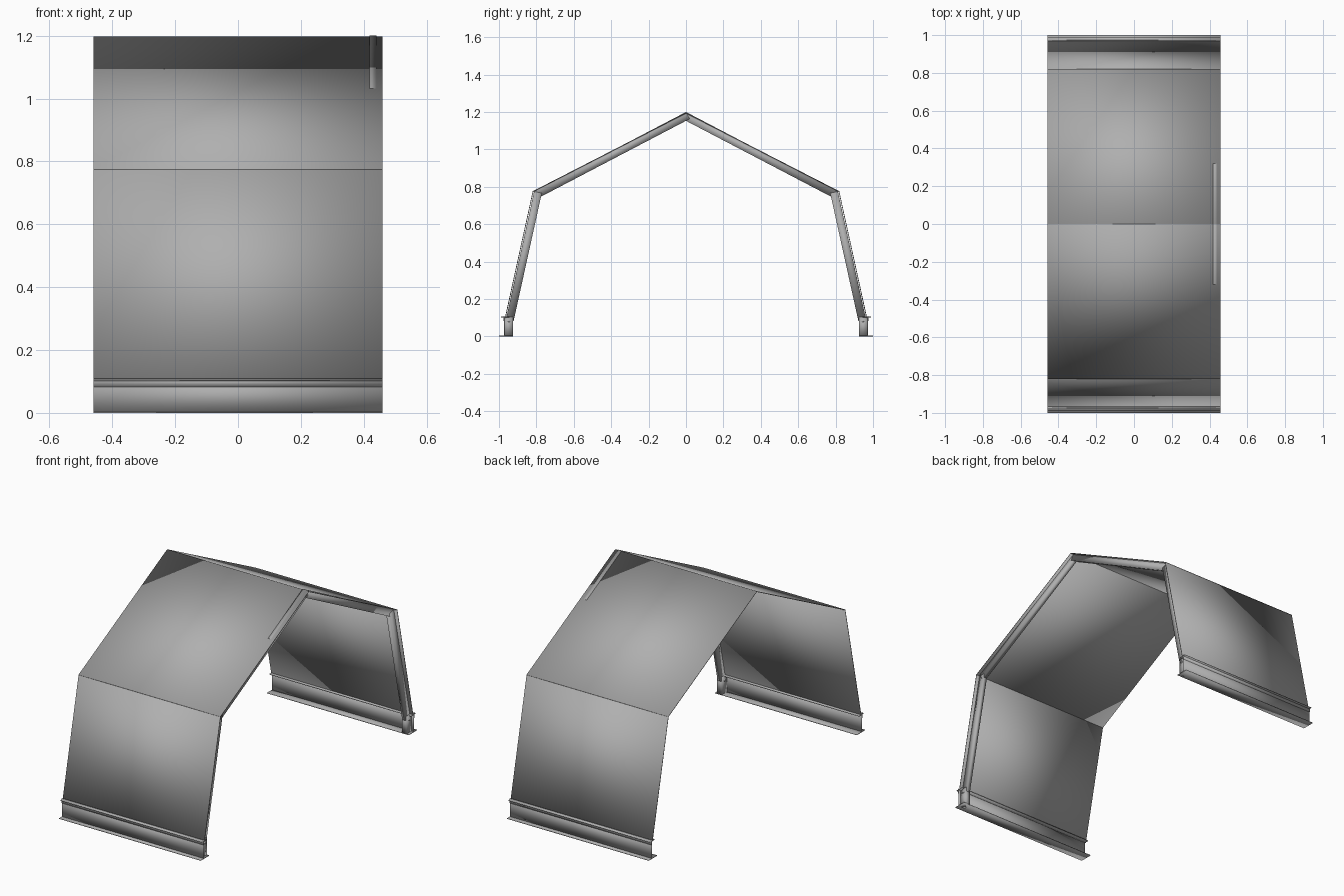
import bpy, bmesh, math
from mathutils import Vector

if "Cube" in bpy.data.objects:
    bpy.data.objects.remove(bpy.data.objects["Cube"])

W = 0.459          # half length of the shelter
RIB_X = 0.430      # rib centre line

# Dark grey used for every part
grey = bpy.data.materials.new("dark_grey")
grey.diffuse_color = (0.43, 0.43, 0.43, 1)
grey.use_nodes = True
grey.node_tree.nodes["Principled BSDF"].inputs["Base Color"].default_value = grey.diffuse_color


def slab(name, p, q, thick, x0, x1):
    """Smooth-shaded box from p to q (y, z), spanning x0..x1, thickened inwards."""
    p, q = Vector((0, *p)), Vector((0, *q))
    d = (q - p).normalized()
    n = Vector((0, -d.z, d.y))
    if n.dot(Vector((0, 0, 0.3)) - (p + q) / 2) < 0:
        n = -n
    bm = bmesh.new()
    bmesh.ops.create_cube(bm, size=1)
    for v in bm.verts:
        x = x0 if v.co.x < 0 else x1
        end = p if v.co.y < 0 else q
        inner = thick if v.co.z > 0 else 0
        v.co = end + n * inner + Vector((x, 0, 0))
    bmesh.ops.recalc_face_normals(bm, faces=bm.faces[:])
    for f in bm.faces:
        f.smooth = True
    me = bpy.data.meshes.new(name)
    bm.to_mesh(me)
    bm.free()
    me.materials.append(grey)
    ob = bpy.data.objects.new(name, me)
    bpy.context.collection.objects.link(ob)
    return ob


for side, s in (("front", -1), ("back", 1)):
    def part(name, p, q, thick, x0=-W, x1=W):
        return slab(side + "_" + name, (s * p[0], p[1]), (s * q[0], q[1]), thick, x0, x1)

    # Cover panels
    part("wall_panel", (0.968, 0.1), (0.82, 0.774), 0.004)
    part("roof_panel", (0.82, 0.776), (0, 1.197), 0.004)

    # Frame rib, just breaking through the roof near the ridge
    a, b = RIB_X - 0.011, RIB_X + 0.011
    part("rib_leg", (0.963, 0.09), (0.812, 0.775), 0.042, a, b)
    part("rib_rafter", (0.812, 0.7755), (0, 1.2), 0.042, a, b)

    # Base rail: bottom flange, web, upper strip and lip
    part("rail_flange", (0.925, 0), (1.0, 0), 0.004)
    part("rail_web", (0.974, 0.002), (0.974, 0.108), 0.004)
    part("rail_strip", (0.976, 0.083), (0.976, 0.11), 0.005)
    part("rail_lip", (0.945, 0.102), (0.989, 0.102), 0.004)

    # Foot of the rib and its bolt
    part("foot", (0.973, 0), (0.973, 0.105), 0.048, RIB_X - 0.016, RIB_X + 0.016)
    part("bolt", (0.951, 0.076), (0.951, 0.086), 0.01, RIB_X - 0.02, RIB_X + 0.02)
